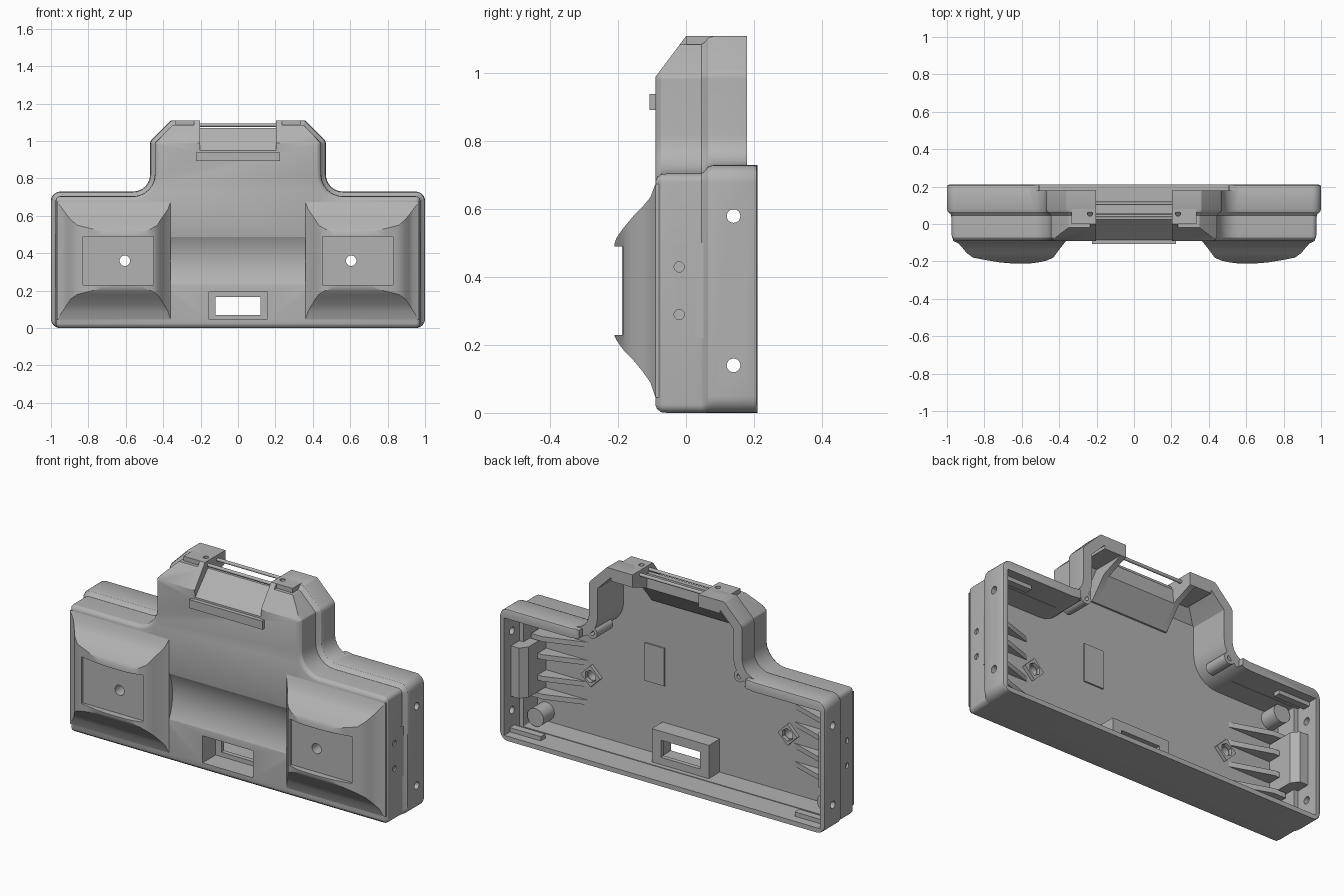
import bpy, bmesh, math
from mathutils import Vector, Matrix

old = bpy.data.objects.get("Cube")
if old:
    bpy.data.objects.remove(old, do_unlink=True)

grey = bpy.data.materials.new("plain grey")
grey.use_nodes = True
grey.diffuse_color = (0.45, 0.45, 0.45, 1)
grey.node_tree.nodes["Principled BSDF"].inputs["Base Color"].default_value = (0.45, 0.45, 0.45, 1)


def finish(name, bm):
    bmesh.ops.recalc_face_normals(bm, faces=bm.faces)
    mesh = bpy.data.meshes.new(name)
    bm.to_mesh(mesh)
    bm.free()
    mesh.materials.append(grey)
    ob = bpy.data.objects.new(name, mesh)
    bpy.context.collection.objects.link(ob)
    return ob


def loft(name, rings, plane=None):
    """Skin equal-length rings, cap both ends, optionally slice by a plane."""
    bm = bmesh.new()
    loops = [[bm.verts.new(p) for p in ring] for ring in rings]
    n = len(loops[0])
    for a, b in zip(loops, loops[1:]):
        for i in range(n):
            bm.faces.new((a[i], a[(i + 1) % n], b[(i + 1) % n], b[i]))
    bm.faces.new(loops[0])
    bm.faces.new(loops[-1])
    if plane:
        geom = bm.verts[:] + bm.edges[:] + bm.faces[:]
        hit = bmesh.ops.bisect_plane(bm, geom=geom, plane_co=plane[0], plane_no=plane[1], clear_outer=True)
        edges = [e for e in hit["geom_cut"] if isinstance(e, bmesh.types.BMEdge)]
        bmesh.ops.holes_fill(bm, edges=edges)
    return finish(name, bm)


def prism(name, profile, axis, a, b):
    """Extrude a 2D profile along x or z."""
    place = {"x": lambda p, t: (t, p[0], p[1]), "z": lambda p, t: (p[0], p[1], t)}[axis]
    return loft(name, [[place(p, t) for p in profile] for t in (a, b)])


def box(name, x0, x1, y0, y1, z0, z1):
    return prism(name, [(x0, y0), (x1, y0), (x1, y1), (x0, y1)], "z", z0, z1)


def rod(name, centre, r, length, axis, sides=32):
    bm = bmesh.new()
    turn = {"x": Matrix.Rotation(math.pi / 2, 4, "Y"), "y": Matrix.Rotation(math.pi / 2, 4, "X"),
            "z": Matrix()}[axis]
    bmesh.ops.create_cone(bm, cap_ends=True, segments=sides, radius1=r, radius2=r, depth=length,
                          matrix=Matrix.Translation(centre) @ turn)
    return finish(name, bm)


def cut(ob, cutters):
    for c in cutters:
        c.hide_render = True
        m = ob.modifiers.new("cut", "BOOLEAN")
        m.operation, m.solver, m.object = "DIFFERENCE", "EXACT", c
    deps = bpy.context.evaluated_depsgraph_get()
    mesh = bpy.data.meshes.new_from_object(ob.evaluated_get(deps))
    ob.modifiers.clear()
    ob.data = mesh
    for c in cutters:
        bpy.data.objects.remove(c, do_unlink=True)


# Silhouette corners with radius
half = [(1, 0, .05), (1, .73, .05), (.47, .73, .09), (.47, 1.0, .04), (.36, 1.11, .012)]
corners = half + [(-x, z, r) for x, z, r in reversed(half)]


def outline(y, inset, steps=6):
    """Rounded silhouette, inset all round while the underside stays level."""
    pts = []
    drop = min(inset, .025)
    pos = [Vector((x, z if z else -drop)) for x, z, r in corners]
    for i, p in enumerate(pos):
        d1, d2 = (p - pos[i - 1]).normalized(), (pos[(i + 1) % len(pos)] - p).normalized()
        n1, n2 = Vector((-d1.y, d1.x)), Vector((-d2.y, d2.x))
        q = p + (n1 + n2) * inset / (1 + n1.dot(n2))
        turn = math.atan2(d1.cross(d2), d1.dot(d2))
        side = 1 if turn > 0 else -1
        rad = max(corners[i][2] - inset * side, .004)
        start = q - d1 * rad * math.tan(abs(turn) / 2)
        centre = start + n1 * rad * side
        for k in range(steps + 1):
            v = Matrix.Rotation(turn * k / steps, 2) @ (start - centre) + centre
            pts.append((v.x, y, v.y))
    return pts


# Open-backed housing with a sloped upper front
slope = Vector((0, -.8, .6))
edge = Vector((0, -.09, .99))
shell = [(-.09, .047), (-.085, .036), (-.073, .027), (-.055, .025), (.045, .025),
         (.055, .018), (.065, .005), (.08, 0), (.2, 0), (.207, .003), (.21, .01)]
housing = loft("housing", [outline(y, d) for y, d in shell], (edge, slope))
hollow = loft("hollow", [outline(y, d) for y, d in [(-.045, .056), (.3, .052)]],
              (edge - slope * .04, slope))
cutters = [hollow,
           box("tray_rim", -.97, .97, .075, .3, .026, .677),
           box("back_trim", -.51, .51, .18, .3, .69, 1.2),
           box("back_trim_wide", -.6, .6, .18, .3, .731, 1.2),
           box("top_notch", -.205, .205, -.2, .3, .94, 1.2),
           rod("front_groove", (0, -.344, .36), .284, .76, "x", 96),
           box("window_gap", -.155, .155, -.2, 0, .045, .195)]
for z in (.14, .58):
    cutters.append(rod("side_hole", (0, .14, z), .02, 2.4, "x"))
for s in (-1, 1):
    cutters.append(rod("bolt_hole", (s * .605, 0, .36), .028, .6, "y"))
    for z in (.29, .43):
        cutters.append(rod("blind_hole", (s * 1.02, -.02, z), .015, .14, "x"))
cut(housing, cutters)

# Recessed window frame at the lower front
frame = box("window_frame", -.175, .175, -.08, .05, .02, .215)
cut(frame, [box("pocket", -.155, .155, -.2, .025, .045, .195),
            box("window", -.12, .12, -.2, .2, .07, .165)])

# Front lip, sloping panel and bars in the top notch
box("front_lip", -.225, .225, -.108, -.08, .893, .94)
prism("notch_panel", [(-.088, .88), (-.085, .95), (.025, 1.07), (.05, 1.07), (.055, .99), (-.035, .88)],
      "x", -.21, .21)
for y in (.03, .11):
    rod("notch_bar", (0, y, 1.085), .009, .44, "x", 16)

# Thin tongue on the inner floor
box("inner_tongue", .16, .28, -.05, -.037, .42, .63)

# Bump rings: y, inner x, outer x, low z, high z
bump_rings = [(-.05, .36, .968, .045, .675), (-.09, .36, .968, .045, .675), (-.105, .375, .937, .09, .635),
              (-.13, .395, .915, .125, .605), (-.155, .413, .895, .155, .58), (-.18, .432, .86, .18, .55),
              (-.195, .465, .78, .2, .53), (-.205, .51, .72, .215, .515), (-.21, .55, .66, .225, .5)]

for s in (-1, 1):
    side = "left" if s > 0 else "right"

    def span(name, x0, x1, *rest):
        return box(side + "_" + name, min(s * x0, s * x1), max(s * x0, s * x1), *rest)

    # Raised front bump with a flat recessed pad
    bump = loft(side + "_bump", [[(s * x, y, z) for x, z in ((a, c), (b, c), (b, d), (a, d))]
                                 for y, a, b, c, d in bump_rings])
    cut(bump, [span("pad", .452, .83, -.3, -.175, .23, .49),
               rod("bolt_hole", (s * .605, 0, .36), .028, .6, "y")])

    # Solid block and cheek beside the notch
    cheek = prism(side + "_cheek", [(-.085, .88), (-.09, .99), (0, 1.11), (.18, 1.11), (.18, 1.04),
                                    (.055, .99), (-.035, .88)], "x", s * .203, s * .235)
    block = span("top_block", .203, .335, .0, .18, 1.04, 1.11)
    for part in (cheek, block):
        cut(part, [rod("screw_hole", (s * .235, .055, 1.11), .014, .06, "z")])
    cut(block, [rod("screw_hole", (s * .285, .18, 1.075), .015, .08, "y")])

    # Screw boss at the foot of the upper part
    boss = rod(side + "_lower_boss", (s * .452, .11, .722), .032, .14, "y")
    cut(boss, [rod("screw_hole", (s * .452, .18, .722), .014, .08, "y")])

    # Inner end bracket, corner posts and ledges
    prism(side + "_end_bracket", [(s * .89, -.05), (s * .96, -.05), (s * .985, .08), (s * .985, .15),
                                  (s * .92, .15), (s * .89, .11)], "z", .22, .5)
    for z, low, high in ((.085, .02, .05), (.635, .655, .7)):
        rod(side + "_corner_post", (s * .89, .0, z), .05, .1, "y")
        span("corner_ledge", .78, .98, .12, .16, low, high)

    # Tapered ribs and nut seat on the inner floor
    for z in (.2, .3, .42, .52):
        prism(side + "_rib", [(s * .93, -.05), (s * .93, .03), (s * .86, .03), (s * .62, -.05)],
              "z", z - .014, z + .014)
    seat = rod(side + "_nut_seat", (s * .605, -.04, .36), .06, .03, "y", 4)
    cut(seat, [rod("nut_hole", (s * .605, 0, .36), .035, .3, "y", 6)])

# Smooth rounded surfaces while keeping edges crisp
for ob in bpy.context.scene.objects:
    ob.select_set(ob.type == "MESH")
    if ob.type == "MESH":
        bpy.context.view_layer.objects.active = ob
bpy.ops.object.shade_smooth_by_angle(angle=math.radians(30))
